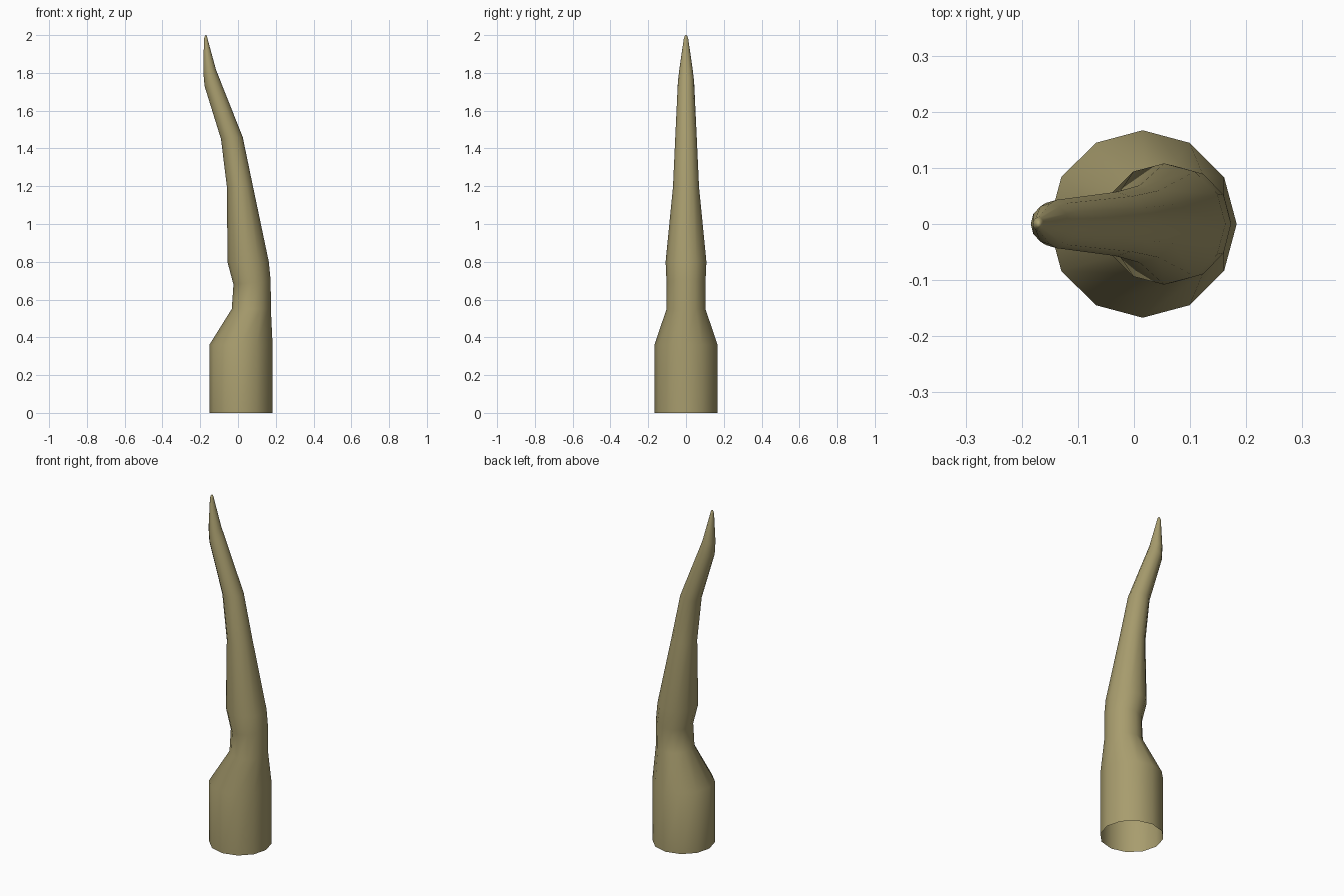
import bpy, bmesh, math

if "Cube" in bpy.data.objects:
    bpy.data.objects.remove(bpy.data.objects["Cube"])

SIDES = 12
# Ring stations: left x, left z, right x, right z, half depth in y
RINGS = [
    (-0.152, 0.00, 0.183, 0.00, 0.167),
    (-0.152, 0.36, 0.183, 0.36, 0.167),
    (-0.033, 0.55, 0.174, 0.55, 0.103),
    (-0.024, 0.68, 0.173, 0.70, 0.103),
    (-0.056, 0.80, 0.163, 0.80, 0.108),
    (-0.058, 1.19, 0.079, 1.20, 0.069),
    (-0.090, 1.45, 0.025, 1.46, 0.057),
    (-0.177, 1.73, -0.100, 1.775, 0.043),
    (-0.184, 1.81, -0.116, 1.815, 0.036),
    (-0.180, 1.98, -0.161, 1.98, 0.012),
    (-0.175, 1.997, -0.165, 1.997, 0.006),
]

horn_colour = bpy.data.materials.new("dull horn tan")
horn_colour.diffuse_color = (0.39, 0.335, 0.155, 1)
horn_colour.use_nodes = True
horn_colour.node_tree.nodes["Principled BSDF"].inputs["Base Color"].default_value = horn_colour.diffuse_color

# Curved horn: tilted elliptical rings bridged upward, open at the base
bm = bmesh.new()
loops = []
for lx, lz, rx, rz, depth in RINGS:
    loop = []
    for i in range(SIDES):
        a = math.tau * i / SIDES
        t = (math.cos(a) + 1) / 2
        loop.append(bm.verts.new((lx + (rx - lx) * t,
                                  depth * math.sin(a),
                                  lz + (rz - lz) * t)))
    loops.append(loop)
for low, high in zip(loops, loops[1:]):
    for i in range(SIDES):
        j = (i + 1) % SIDES
        bm.faces.new((low[i], low[j], high[j], high[i]))

# Pointed tip
tip = bm.verts.new((-0.170, 0, 2.0))
for i in range(SIDES):
    bm.faces.new((loops[-1][i], loops[-1][(i + 1) % SIDES], tip))

mesh = bpy.data.meshes.new("curved_horn")
bm.to_mesh(mesh)
bm.free()
mesh.materials.append(horn_colour)
horn = bpy.data.objects.new("curved_horn", mesh)
bpy.context.collection.objects.link(horn)

# Smooth shading
for p in mesh.polygons:
    p.use_smooth = True
